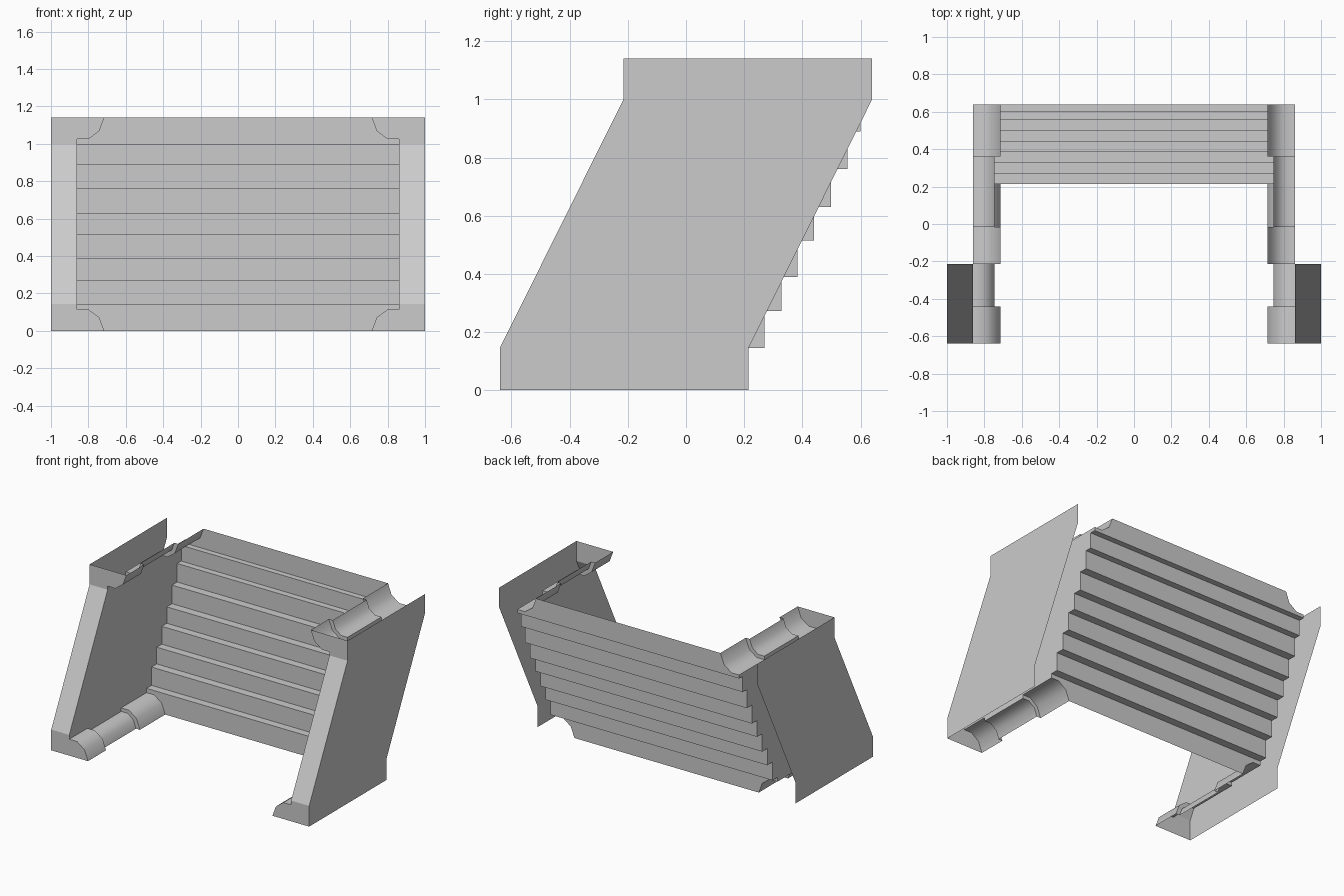
import bpy, bmesh
from math import radians

if "Cube" in bpy.data.objects:
    bpy.data.objects.remove(bpy.data.objects["Cube"])

H = 1.14                      # overall height
LO, HI = 0.145, 1.0           # ends of the slanted part
RISE = 0.425                  # y shift between bottom and top
WALL, OUT = 0.86, 1.0         # inner and outer wall x
# corner trim cross-sections (x, z), wide collar and narrow run
WIDE = [(0.86, 0.115), (0.86, 0.115), (0.80, 0.115), (0.742, 0.072), (0.715, 0)]
THIN = [(0.86, 0.115), (0.86, 0.09), (0.81, 0.09), (0.765, 0.055), (0.745, 0)]
# stepped back profile: riser y positions and tread heights
RISER_Y = [0.215, 0.27, 0.328, 0.384, 0.44, 0.498, 0.555, 0.60, 0.64]
TREAD_Z = [0.145, 0.273, 0.39, 0.515, 0.63, 0.76, 0.89, 1.0]


def build(name, polys, mirror=False, smooth=None):
    """Make a sheet object from polygons, optionally mirrored across x."""
    bm = bmesh.new()
    for pts in polys:
        bm.faces.new([bm.verts.new(p) for p in pts])
    bmesh.ops.remove_doubles(bm, verts=bm.verts, dist=1e-4)
    bmesh.ops.dissolve_degenerate(bm, edges=bm.edges, dist=1e-4)
    bmesh.ops.recalc_face_normals(bm, faces=bm.faces)
    me = bpy.data.meshes.new(name)
    bm.to_mesh(me)
    bm.free()
    ob = bpy.data.objects.new(name, me)
    bpy.context.collection.objects.link(ob)
    if mirror:
        mod = ob.modifiers.new("mirror", 'MIRROR')
        mod.use_mirror_merge = False
    if smooth:
        bpy.ops.object.select_all(action='DESELECT')
        ob.select_set(True)
        bpy.context.view_layer.objects.active = ob
        bpy.ops.object.shade_smooth_by_angle(angle=radians(smooth))
    return ob


def flip(pts):
    return [(x, H - z) for x, z in pts]


# outer side walls
front = [(-0.64, 0), (-0.64, LO), (-0.215, HI), (-0.215, H)]
back = [(y + 0.855, z) for y, z in front]
build("outer_side_wall", [[(OUT, y, z) for y, z in front + back[::-1]]], mirror=True)

# stepped back profile as (y, z) points
steps = []
for i, z in enumerate(TREAD_Z):
    steps += [(RISER_Y[i], z), (RISER_Y[i + 1], z)]

# inner side walls, following the steps at the back
inner = [(-0.64, 0.115), (RISER_Y[0], 0.115)] + steps
inner += [(RISER_Y[-1], H - 0.115), (-0.215, H - 0.115), (-0.215, HI), (-0.64, LO)]
build("inner_side_wall", [[(WALL, y, z) for y, z in inner]], mirror=True)

# front frame: bottom cap, slanted strip, top cap
bottom = [(OUT, 0), (OUT, LO), (WALL, LO)] + WIDE[1:]
top = [(OUT, H), (OUT, HI), (WALL, HI)] + flip(WIDE[1:])
strip = [(OUT, -0.64, LO), (OUT, -0.215, HI), (WALL, -0.215, HI), (WALL, -0.64, LO)]
build("front_frame", [[(x, -0.64, z) for x, z in bottom], strip,
                      [(x, -0.215, z) for x, z in top]], mirror=True)


# corner trims with wide collars at both ends
def trim(name, y0, shape):
    rings = [(y0, WIDE), (y0 + 0.2, WIDE), (y0 + 0.2, THIN),
             (y0 + 0.575, THIN), (y0 + 0.575, WIDE), (y0 + 0.855, WIDE)]
    rings = [[(x, y, z) for x, z in shape(p)] for y, p in rings]
    polys = []
    for a, b in zip(rings, rings[1:]):
        for k in range(len(a) - 1):
            polys.append([a[k], a[k + 1], b[k + 1], b[k]])
    build(name, polys, mirror=True, smooth=50)


trim("lower_corner_trim", -0.64, lambda p: p)
trim("upper_corner_trim", -0.215, flip)

# back wall: notched end panels and the steps between them
def panel(pts, y):
    return [(x, y, z) for x, z in pts] + [(-x, y, z) for x, z in pts[::-1]]


polys = [panel(WIDE[:0:-1] + [(WALL, LO)], RISER_Y[0]),
         panel(flip(WIDE[:0:-1]) + [(WALL, HI)], RISER_Y[-1])]
for (ya, za), (yb, zb) in zip(steps, steps[1:]):
    polys.append([(-WALL, ya, za), (WALL, ya, za), (WALL, yb, zb), (-WALL, yb, zb)])
build("stepped_back_wall", polys)
